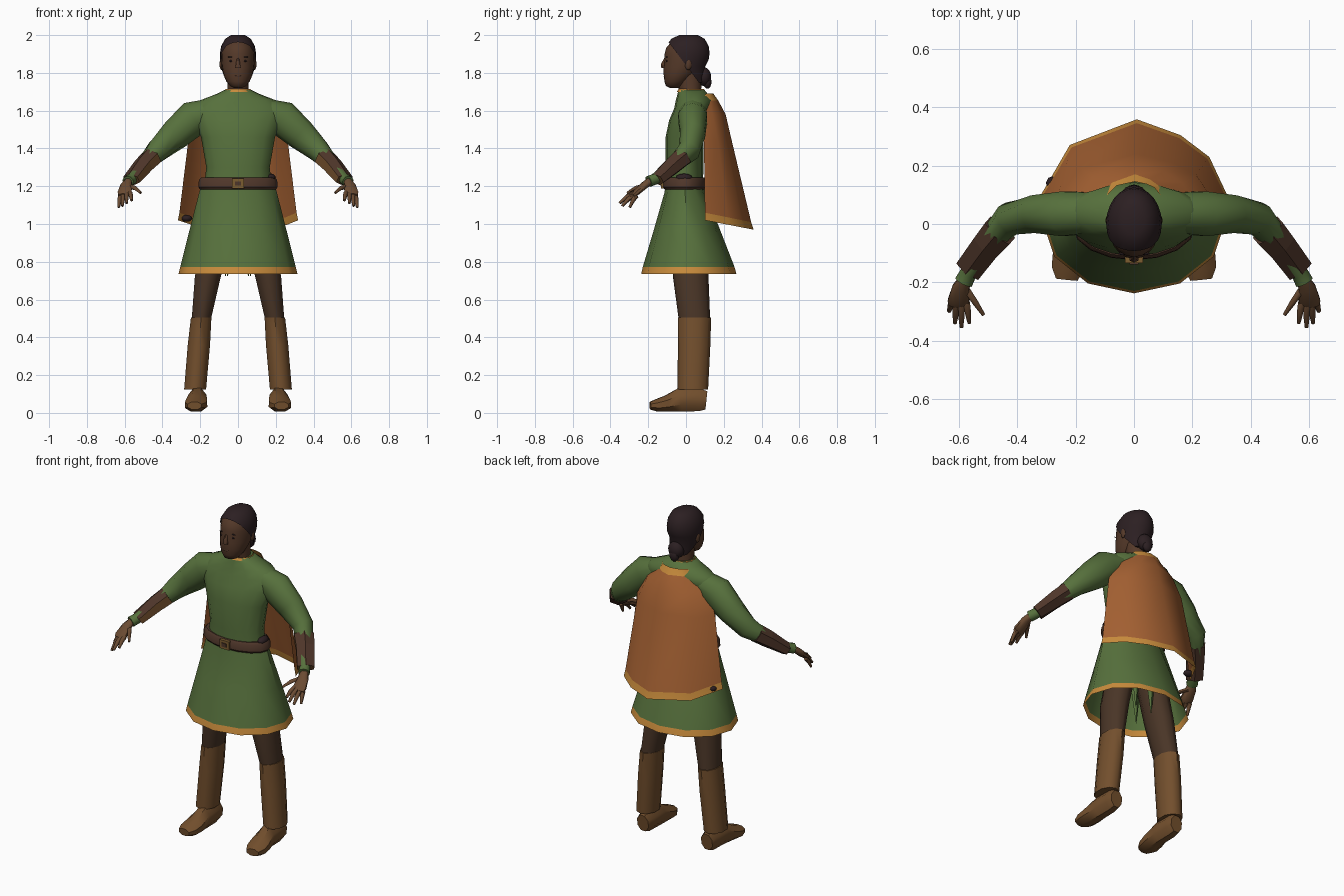
import bpy, bmesh
from math import cos, sin, pi, radians
from mathutils import Vector

cube = bpy.data.objects.get("Cube")
if cube:
    bpy.data.objects.remove(cube)


def material(name, r, g, b):
    m = bpy.data.materials.new(name)
    m.use_nodes = True
    m.diffuse_color = (r, g, b, 1)
    node = m.node_tree.nodes["Principled BSDF"]
    node.inputs["Base Color"].default_value = (r, g, b, 1)
    node.inputs["Roughness"].default_value = 0.9
    return m


green = material("tunic green", .095, .165, .046)
trim = material("ochre trim", .58, .26, .045)
rust = material("cape rust", .37, .118, .032)
skin = material("dark skin", .09, .041, .022)
hand_skin = material("warm hand skin", .145, .07, .032)
dark = material("black hair", .025, .014, .016)
cloth = material("trouser brown", .068, .036, .02)
boot_brown = material("boot brown", .17, .078, .026)
leather = material("dark leather", .078, .037, .023)
brass = material("buckle brass", .2, .11, .03)


def finish(name, bm, mats, rule=None, angle=40):
    """Turn a bmesh into a named, coloured and shaded object."""
    bmesh.ops.recalc_face_normals(bm, faces=bm.faces)
    if rule:
        for f in bm.faces:
            f.material_index = rule(f)
    mesh = bpy.data.meshes.new(name)
    bm.to_mesh(mesh)
    bm.free()
    for m in mats:
        mesh.materials.append(m)
    ob = bpy.data.objects.new(name, mesh)
    bpy.context.collection.objects.link(ob)
    if angle:
        bpy.ops.object.select_all(action='DESELECT')
        ob.select_set(True)
        bpy.context.view_layer.objects.active = ob
        bpy.ops.object.shade_smooth_by_angle(angle=radians(angle))
    return ob


def skin_rings(rings, closed=True, caps=True):
    """Bridge successive rings of points with quads."""
    bm = bmesh.new()
    rows = [[bm.verts.new(p) for p in ring] for ring in rings]
    n = len(rows[0])
    for a, b in zip(rows, rows[1:]):
        for i in range(n if closed else n - 1):
            j = (i + 1) % n
            bm.faces.new((a[i], a[j], b[j], b[i]))
    if closed and caps:
        bm.faces.new(rows[0])
        bm.faces.new(rows[-1])
    return bm


def loft(rings, n, caps=True):
    """Stack of ellipses, each given as z, x centre, y centre, x radius, y radius."""
    return skin_rings([[(cx + rx * sin(2 * pi * i / n), cy - ry * cos(2 * pi * i / n), z)
                        for i in range(n)] for z, cx, cy, rx, ry in rings], caps=caps)


def tube(path, n, side=1):
    """Tube along points given as x, y, z, half width, half height."""
    pts = [Vector((side * p[0], p[1], p[2])) for p in path]
    rings = []
    for k, p in enumerate(path):
        t = (pts[min(k + 1, len(pts) - 1)] - pts[max(k - 1, 0)]).normalized()
        across = t.cross(Vector((0, 0, 1))).normalized()
        up = across.cross(t)
        rings.append([pts[k] + across * p[3] * cos(2 * pi * (i + .5) / n)
                      + up * p[4] * sin(2 * pi * (i + .5) / n) for i in range(n)])
    return skin_rings(rings)


def ball(name, centre, size, mat, n=10):
    bm = bmesh.new()
    bmesh.ops.create_uvsphere(bm, u_segments=n, v_segments=max(6, n - 2), radius=1)
    bmesh.ops.scale(bm, vec=size, verts=bm.verts)
    bmesh.ops.translate(bm, vec=centre, verts=bm.verts)
    return finish(name, bm, [mat], angle=60)


def box(name, centre, size, mat):
    bm = bmesh.new()
    bmesh.ops.create_cube(bm, size=1)
    bmesh.ops.scale(bm, vec=size, verts=bm.verts)
    bmesh.ops.translate(bm, vec=centre, verts=bm.verts)
    return finish(name, bm, [mat], angle=0)


# Head and neck
head = [(1.99, .01, .03, .04), (1.972, .008, .06, .078), (1.935, .002, .082, .106),
        (1.9, 0, .088, .113), (1.865, -.003, .088, .111), (1.83, -.015, .085, .104),
        (1.79, -.035, .077, .083), (1.755, -.052, .062, .062), (1.73, -.062, .042, .044),
        (1.72, -.062, .02, .022)]
finish("head", loft([(z, 0, y, a, b) for z, y, a, b in head], 20), [skin], angle=60)
finish("neck", loft([(1.64, 0, .03, .066, .055), (1.7, 0, .022, .056, .058),
                     (1.82, 0, .015, .058, .07)], 12), [skin], angle=60)
finish("nose", tube([(0, -.102, 1.885, .008, .008), (0, -.118, 1.845, .012, .014),
                     (0, -.119, 1.825, .018, .012)], 6), [skin], angle=60)
ball("mouth", (0, -.11, 1.782), (.024, .008, .007), leather, 8)
for s, label in ((1, "left"), (-1, "right")):
    ball(label + "_eye", (s * .036, -.102, 1.863), (.013, .004, .005), dark, 8)
    ball(label + "_eyebrow", (s * .038, -.102, 1.884), (.018, .004, .003), dark, 8)
    ball(label + "_ear", (s * .088, .012, 1.845), (.01, .018, .03), skin, 8)

# Hair cap with a slanted hairline, and the bun at the nape
hair = loft([(z + .01 * (z - 1.78) / .21, 0, y + .003, a + .007, b + .009)
             for z, y, a, b in head[:6]] + [(1.79, 0, -.008, .084, .112),
                                            (1.75, 0, .015, .066, .083)], 24)
bmesh.ops.bisect_plane(hair, geom=hair.verts[:] + hair.edges[:] + hair.faces[:],
                       plane_co=(0, -.09, 1.96), plane_no=(0, -1, -.75), clear_outer=True)
finish("hair", hair, [dark], angle=60)
ball("hair_bun", (0, .095, 1.78), (.048, .038, .05), dark)
ball("hair_bun_tail", (0, .113, 1.752), (.03, .022, .036), dark)

# Tunic body, neckline and skirt with a coloured hem
finish("tunic_body", loft([(1.19, 0, -.01, .18, .1), (1.3, 0, -.008, .168, .1),
                           (1.46, 0, -.008, .196, .1), (1.55, 0, .014, .235, .103),
                           (1.61, 0, .035, .25, .098), (1.655, 0, .044, .2, .098),
                           (1.69, 0, .035, .11, .079), (1.71, 0, .028, .07, .07)], 16),
       [green], angle=60)
finish("collar_trim", loft([(1.7, 0, .028, .078, .076), (1.714, 0, .028, .068, .068)], 14, False), [trim])
finish("tunic_skirt", loft([(1.22, 0, -.008, .185, .102), (1.17, 0, -.005, .205, .108),
                            (.97, 0, .005, .256, .175), (.772, 0, .014, .306, .243),
                            (.735, 0, .015, .315, .252)], 12, False),
       [green, trim], lambda f: int(f.calc_center_median().z < .77))
for x, y in ((-.06, -.06), (.06, -.06), (-.05, .08), (.05, .08)):
    finish("inner_tunic_point", loft([(.98, x, y, .04, .02), (.725, x * 1.1, y, .002, .002)], 4), [green])

# Belt, buckle and small dark gear
finish("belt", loft([(1.183, 0, -.008, .2, .106), (1.195, 0, -.008, .21, .116),
                     (1.235, 0, -.008, .207, .114), (1.246, 0, -.008, .196, .104)], 16), [leather])
box("buckle", (0, -.122, 1.215), (.062, .022, .052), brass)
box("buckle_center", (0, -.134, 1.215), (.03, .008, .022), leather)
ball("belt_pouch", (.175, -.01, 1.245), (.025, .045, .022), dark, 8)
ball("scabbard_tip", (-.272, .14, 1.03), (.03, .025, .018), dark, 8)

# Cape: an uneven fold outline widening downwards, with trimmed ends
outline = [(-1, 0), (-.69, .66), (.03, 1), (.5, .79), (.81, .5), (1, 0)]
cape_rows = [(1.69, .085, .105, .145, 0), (1.655, .11, .085, .17, 0), (1.58, .205, .07, .21, 0),
             (1.45, .262, .095, .24, 0), (1.04, .31, .1, .345, .05), (1.0, .318, .1, .358, .05)]
cape = skin_rings([[(w * u, y0 + (y1 - y0) * v, z + drop * (.4 - v)) for u, v in outline]
                   for z, w, y0, y1, drop in cape_rows], closed=False)


def cape_colour(f):
    z = f.calc_center_median().z
    height = max(v.co.z for v in f.verts) - min(v.co.z for v in f.verts)
    return int(z > 1.66 or (z < 1.1 and height < .1))


finish("cape", cape, [rust, trim], cape_colour, angle=40)

for s, label in ((1, "left"), (-1, "right")):
    # Sleeve and bracer
    finish(label + "_sleeve", tube([(.12, .04, 1.61, .07, .06), (.235, .035, 1.56, .08, .095),
                                    (.33, .035, 1.475, .068, .083), (.425, .018, 1.39, .058, .064),
                                    (.49, -.055, 1.32, .044, .044), (.565, -.165, 1.237, .03, .03),
                                    (.582, -.198, 1.225, .033, .03)], 10, s), [green], angle=60)
    finish(label + "_bracer", tube([(.458, -.022, 1.352, .064, .054), (.5, -.07, 1.31, .058, .05),
                                    (.564, -.155, 1.235, .054, .036)], 6, s),
           [leather, boot_brown],
           lambda f: int(f.normal.y < -.55 and f.normal.z < .3), angle=0)

    # Hand: palm, four fingers and a thumb
    finish(label + "_palm", tube([(.58, -.19, 1.228, .022, .02), (.592, -.22, 1.205, .032, .02),
                                  (.6, -.265, 1.165, .04, .017), (.602, -.28, 1.152, .034, .012)], 8, s),
           [hand_skin], angle=60)
    fingers = [((.572, -.27, 1.165), (.563, -.338, 1.125)), ((.59, -.278, 1.158), (.59, -.352, 1.11)),
               ((.608, -.275, 1.15), (.612, -.338, 1.095)), ((.622, -.262, 1.15), (.632, -.298, 1.088)),
               ((.575, -.22, 1.2), (.515, -.31, 1.165))]
    for k, (a, b) in enumerate(fingers):
        mid = [(p + q) / 2 for p, q in zip(a, b)]
        mid[2] += .008
        finish(label + ("_thumb" if k == 4 else "_finger"),
               tube([(*a, .013, .013), (*mid, .012, .012), (*b, .007, .007)], 6, s), [hand_skin], angle=60)

    # Leg, boot shaft and foot
    finish(label + "_trouser_leg", loft([(.98, s * .1, .02, .085, .09), (.72, s * .16, .025, .072, .094),
                                         (.49, s * .195, .045, .053, .083)], 10), [cloth], angle=60)
    finish(label + "_boot_shaft", loft([(.505, s * .195, .045, .057, .088), (.36, s * .207, .043, .062, .086),
                                        (.125, s * .227, .036, .061, .081)], 10), [boot_brown], angle=50)
    finish(label + "_foot", tube([(.215, .108, .066, .04, .052), (.215, .07, .07, .05, .066),
                                  (.215, -.03, .07, .052, .068), (.22, -.1, .049, .062, .047),
                                  (.226, -.15, .04, .06, .037), (.23, -.19, .038, .04, .022)], 8, s),
           [boot_brown], angle=45)
